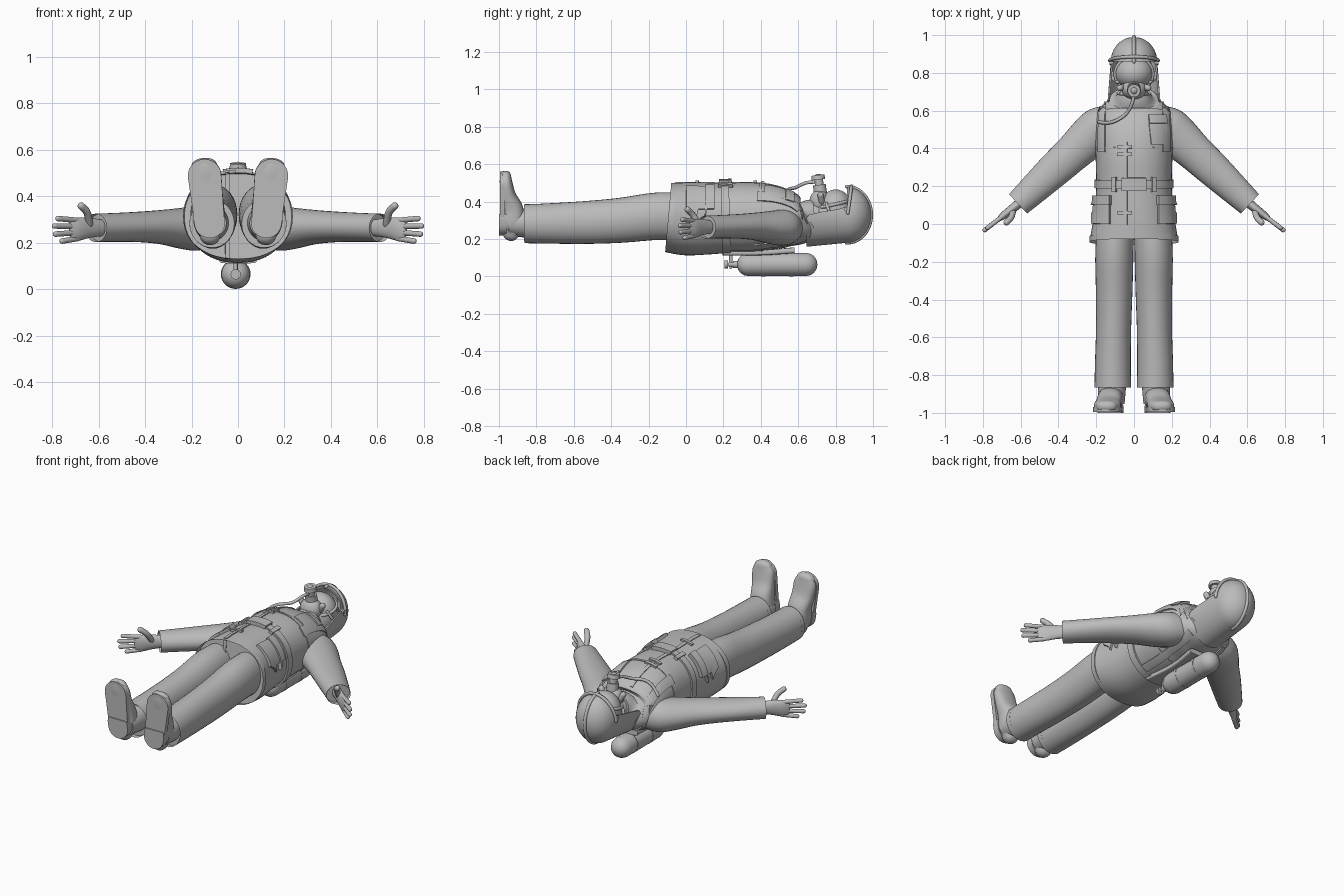
import bpy, bmesh
from math import sin, cos, pi, copysign
from mathutils import Vector
from mathutils.bvhtree import BVHTree

cube = bpy.data.objects.get("Cube")
if cube:
    bpy.data.objects.remove(cube)

grey = bpy.data.materials.new("plain grey")
grey.use_nodes = True
grey.diffuse_color = (0.5, 0.5, 0.5, 1)
grey.node_tree.nodes["Principled BSDF"].inputs["Base Color"].default_value = (0.5, 0.5, 0.5, 1)

X, Y, Z = Vector((1, 0, 0)), Vector((0, 1, 0)), Vector((0, 0, 1))
SIDES = (("left", 1), ("right", -1))


def finish(name, bm, angle=0.7):
    """Turn a bmesh into a smooth-shaded object with sharp edges kept."""
    bmesh.ops.recalc_face_normals(bm, faces=bm.faces[:])
    mesh = bpy.data.meshes.new(name)
    bm.to_mesh(mesh)
    bm.free()
    mesh.materials.append(grey)
    obj = bpy.data.objects.new(name, mesh)
    bpy.context.collection.objects.link(obj)
    bpy.ops.object.select_all(action='DESELECT')
    obj.select_set(True)
    bpy.context.view_layer.objects.active = obj
    bpy.ops.object.shade_smooth_by_angle(angle=angle)
    return obj


def spline(st, n=4):
    """Smooth in-between stations through the given ones."""
    st = [Vector(s) for s in st]
    out = []
    for i in range(len(st) - 1):
        a, b, c, d = st[max(i - 1, 0)], st[i], st[i + 1], st[min(i + 2, len(st) - 1)]
        for k in range(n):
            t = k / n
            out.append(b + (c - a) * (t / 2) + (a - b * 2.5 + c * 2 - d / 2) * t * t
                       + ((b - c) * 1.5 + (d - a) / 2) * t ** 3)
    return out + [st[-1]]


def loft(name, st, up=Z, power=2, sides=32, n=4, tips=False, hollow=False):
    """Skin through stations (x, y, z, half width, half height)."""
    st = spline(st, n)
    pts = [Vector(s[:3]) for s in st]
    rings = []
    for i, s in enumerate(st):
        t = (pts[min(i + 1, len(st) - 1)] - pts[max(i - 1, 0)]).normalized()
        rings.append((pts[i], t, s[3], s[4]))
    if tips:
        def dome(ring, sign):
            p, t, a, b = ring
            return [(p + t * sign * min(a, b) * sin(k * pi / 8), t,
                     a * cos(k * pi / 8.3), b * cos(k * pi / 8.3)) for k in range(1, 5)]
        rings = dome(rings[0], -1)[::-1] + rings + dome(rings[-1], 1)
    bm = bmesh.new()
    loops = []
    for p, t, a, b in rings:
        u = t.cross(up).normalized()
        v = u.cross(t)
        loop = []
        for k in range(sides):
            c, s = cos(2 * pi * k / sides), sin(2 * pi * k / sides)
            loop.append(bm.verts.new(p + u * a * copysign(abs(c) ** (2 / power), c)
                                     + v * b * copysign(abs(s) ** (2 / power), s)))
        loops.append(loop)
    for lo, hi in zip(loops, loops[1:]):
        for k in range(sides):
            j = (k + 1) % sides
            bm.faces.new((lo[k], lo[j], hi[j], hi[k]))
    bm.faces.new(loops[0])
    end = bm.faces.new(loops[-1])
    if hollow:
        bmesh.ops.inset_region(bm, faces=[end], thickness=0.01)
        bmesh.ops.translate(bm, verts=end.verts[:], vec=rings[-1][1] * -0.03)
    return finish(name, bm)


def tube(name, pts, r, up=Z, tips=True):
    return loft(name, [(*p, r, r) for p in pts], up, sides=14, tips=tips)


def flip(st, s):
    return [(p[0] * s, *p[1:]) for p in st]


# Jacket, from neck to hem
JACKET = [(0, .72, .32, .07, .075), (0, .675, .315, .085, .085), (0, .65, .3, .135, .1),
          (0, .61, .29, .185, .12), (0, .55, .3, .203, .15), (0, .45, .315, .205, .175),
          (0, .35, .315, .203, .188), (0, .21, .312, .2, .188), (0, .12, .31, .205, .192),
          (0, 0, .308, .22, .195), (0, -.095, .315, .236, .185)]
jacket = loft("jacket", JACKET, power=2.2, sides=48, hollow=True)
tree = BVHTree.FromObject(jacket, bpy.context.evaluated_depsgraph_get())


def band(name, y0, y1, grow):
    """Belt that hugs the jacket between two heights."""
    ring = [(*s[:3], s[3] + grow, s[4] + grow) for s in spline(JACKET, 16) if y0 <= s[1] <= y1]
    loft(name, ring, power=2.2, sides=48, n=1)


def patch(name, x0, x1, y0, y1, thick, lean=0, face=1, nx=8, ny=10):
    """Cloth piece laid on the jacket front or back."""
    bm = bmesh.new()
    grid, normals = [], []
    for j in range(ny + 1):
        row = []
        for i in range(nx + 1):
            y = y0 + (y1 - y0) * j / ny
            x = x0 + (x1 - x0) * i / nx + lean * (y - y0)
            hit, nor, _, _ = tree.ray_cast(Vector((x, y, face)), Z * -face)
            if hit is None:
                hit, nor, _, _ = tree.find_nearest(Vector((x, y, .31 + face * .05)))
            row.append(bm.verts.new(hit - nor * .004))
            normals.append(nor)
        grid.append(row)
    for j in range(ny):
        for i in range(nx):
            bm.faces.new((grid[j][i], grid[j][i + 1], grid[j + 1][i + 1], grid[j + 1][i]))
    flat = [v for row in grid for v in row]
    where = {tuple(v.co): nor for v, nor in zip(flat, normals)}
    top = bmesh.ops.extrude_face_region(bm, geom=bm.faces[:], use_keep_orig=True)["geom"]
    for v in [g for g in top if isinstance(g, bmesh.types.BMVert)]:
        v.co += where[tuple(v.co)] * (thick + .004)
    finish(name, bm)


# Belt, seams, straps and pockets
band("waist_belt", .185, .235, .01)
band("chest_seam", .395, .412, .004)
patch("front_placket", -.055, -.035, -.09, .6, .005, nx=2, ny=24)
patch("belt_buckle", -.06, .06, .175, .245, .022, ny=3)
patch("chest_pocket", .09, .175, .42, .53, .008, lean=-.1)
patch("chest_pocket_flap", .08, .168, .53, .575, .014, lean=-.1)
for k, y in enumerate((.05, .36, .4)):
    patch(f"clasp_{k + 1}", -.085, -.01, y, y + .018, .012, ny=2)
for side, s in SIDES:
    patch(f"{side}_front_strap", s * .15, s * .185, .38, .645, .008, nx=4)
    patch(f"{side}_back_strap", s * .1, s * .14, .2, .64, .008, face=-1, nx=4)
    patch(f"{side}_hip_pocket", s * .125, s * .212, 0, .11, .016)
    patch(f"{side}_hip_pocket_flap", s * .12, s * .207, .1, .15, .024, ny=4)
    patch(f"{side}_belt_loop", s * .09, s * .11, .17, .25, .018, nx=2)

# Limbs
for side, s in SIDES:
    loft(f"{side}_trouser_leg", flip([
        (.098, .02, .315, .095, .13), (.104, -.15, .322, .101, .127), (.105, -.35, .3, .097, .12),
        (.108, -.55, .288, .093, .114), (.112, -.75, .283, .095, .107),
        (.112, -.865, .282, .097, .104)], s), hollow=True)
    loft(f"{side}_sleeve", flip([
        (.1, .58, .275, .06, .075), (.17, .525, .262, .105, .095), (.23, .465, .262, .112, .09),
        (.32, .38, .267, .1, .075), (.42, .288, .268, .092, .066), (.53, .185, .266, .08, .062),
        (.613, .107, .264, .07, .061)], s), hollow=True)
    # Hands
    loft(f"{side}_palm", flip([
        (.59, .125, .264, .026, .036), (.645, .08, .264, .023, .044),
        (.69, .045, .258, .02, .05), (.715, .026, .256, .013, .046)], s), tips=True)
    tips = ((.775, -.02, .304), (.79, -.032, .272), (.785, -.028, .237), (.757, -.006, .207))
    for k, tip in enumerate(tips):
        base = (.69, .045, .296 - k * .026)
        tube(f"{side}_finger_{k + 1}", flip([base, tip], s), .012)
    tube(f"{side}_thumb", flip([(.64, .07, .28), (.65, .035, .33), (.675, .008, .358)], s), .016)
    # Boots
    loft(f"{side}_boot_shaft", flip([
        (.12, -.95, .285, .07, .065), (.117, -.88, .285, .073, .075),
        (.113, -.8, .285, .075, .08)], s))
    loft(f"{side}_boot_foot", flip([
        (.12, -.935, .235, .045, .045), (.122, -.928, .28, .068, .062),
        (.127, -.93, .36, .066, .06), (.136, -.95, .43, .068, .042),
        (.143, -.962, .5, .07, .034), (.146, -.965, .535, .055, .03)], s),
        up=Y, power=2.4, tips=True)
    for part, discs, y0, y1 in (
            ("sole", ((.144, .488, .072), (.122, .285, .064)), -.994, -.968),
            ("heel", ((.122, .286, .066), (.126, .31, .066)), -1, -.96)):
        bm = bmesh.new()
        for x, z, r in discs:
            for k in range(40):
                for y in (y0, y1):
                    p = k * pi / 20
                    limit = z + r if part == "sole" else .335
                    bm.verts.new((s * (x + r * cos(p)), y, min(z + r * sin(p), limit)))
        hull = bmesh.ops.convex_hull(bm, input=bm.verts[:])
        junk = set(hull["geom_interior"] + hull["geom_unused"])
        bmesh.ops.delete(bm, geom=[g for g in junk if isinstance(g, bmesh.types.BMVert)], context='VERTS')
        finish(f"{side}_boot_{part}", bm)


# Helmet shell: dome, then a flared skirt that opens around the face
def edge(a):
    t = min(max((sin(a) + .05) / .35, 0), 1)
    return .645 + .215 * t * t * (3 - 2 * t)


bm = bmesh.new()
rows, count = [], 64
for k in range(1, 23):
    row = []
    for i in range(count):
        a = 2 * pi * i / count
        if k <= 10:
            r, y = sin(k * pi / 20), .86 + .13 * cos(k * pi / 20)
        else:
            m = min((k - 10) / 10, 1)
            y = .86 + (edge(a) - .86) * m
            r = 1 + .14 * m * (.86 - edge(a)) / .215
            r -= .08 if k > 20 else 0
            y += .04 if k > 21 else 0
        row.append(bm.verts.new((.123 * r * cos(a), y, .33 + .15 * r * sin(a))))
    rows.append(row)
for lo, hi in zip(rows, rows[1:]):
    for i in range(count):
        j = (i + 1) % count
        bm.faces.new((lo[i], lo[j], hi[j], hi[i]))
bm.faces.new(rows[0])
finish("helmet_shell", bm)

arc = [k * pi / 12 for k in range(13)]
tube("helmet_crest", [(0, .86 + .13 * sin(a), .33 + .15 * cos(a)) for a in arc], .01, X)
tube("helmet_brim", [(.128 * cos(a), .865 + .02 * sin(a), .34 + .143 * sin(a)) for a in arc], .009, Y)

# Head and breathing mask


def ball(name, centre, radii):
    bm = bmesh.new()
    bmesh.ops.create_uvsphere(bm, u_segments=32, v_segments=20, radius=1)
    for v in bm.verts:
        v.co = Vector(c + r * q for c, r, q in zip(centre, radii, v.co))
    finish(name, bm)


ball("head", (0, .8, .32), (.1, .13, .115))
ball("mask_lens", (0, .8, .36), (.102, .09, .105))
ball("mask_chin", (0, .715, .4), (.066, .055, .065))
ring = [k * pi / 12 for k in range(25)]
tube("mask_rim", [(.1 * cos(a), .795 + .088 * sin(a), .385 + .02 * sin(a)) for a in ring], .009, Z)
loft("regulator", [(0, .72, .43, .036, .036), (0, .713, .49, .034, .034)], Y)
tube("regulator_neck", [(0, .714, .48), (0, .708, .525)], .024, Y)
loft("regulator_cap", [(0, .708, .518, .037, .037), (0, .705, .542, .034, .034)], Y)
tube("air_hose", [(0, .69, .505), (-.01, .64, .5), (-.04, .585, .475),
                  (-.1, .545, .465), (-.15, .535, .435), (-.185, .54, .39)], .009)
for side, s in SIDES:
    tube(f"{side}_mask_valve", flip([(.055, .725, .4), (.075, .72, .435)], s), .017, Y)
    tube(f"{side}_helmet_bolt", flip([(.11, .855, .36), (.131, .855, .36)], s), .012, tips=False)
    tube(f"{side}_mask_strap", flip([(.085, .75, .39), (.112, .77, .34), (.115, .8, .3)], s), .008, Y)
band("collar", .655, .69, .012)

# Air tank with valve and back plate
loft("air_tank", [(-.01, .335, .064, .062, .062), (-.01, .64, .064, .062, .062)], tips=True)
tube("tank_neck", [(-.01, .25, .064), (-.01, .3, .064)], .02, tips=False)
tube("tank_valve", [(-.01, .235, .064), (-.01, .26, .064)], .013)
tube("valve_knob", [(-.01, .205, .064), (-.01, .225, .064)], .022, tips=False)
tube("valve_pipe", [(-.01, .24, .05), (-.01, .24, .14)], .009, Y)
loft("back_plate", [(0, .2, .125, .08, .014), (0, .4, .127, .06, .014),
                    (0, .58, .14, .075, .016)], power=5)
for k, y in enumerate((.4, .55)):
    loft(f"tank_band_{k + 1}", [(-.01, y, .065, .064, .064), (-.01, y + .025, .065, .064, .064)])
